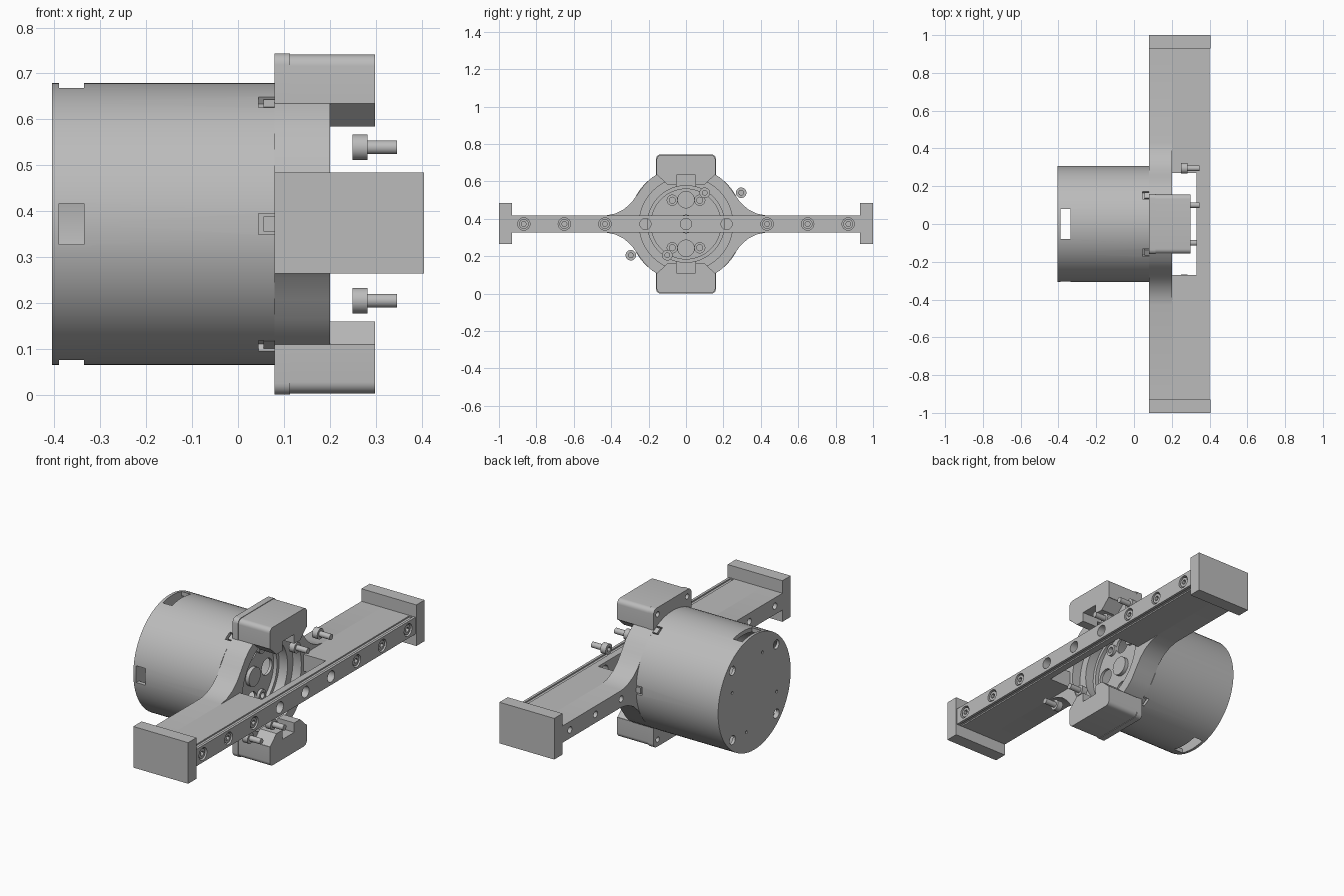
import bpy, bmesh
from math import sin, cos, pi, radians

cube = bpy.data.objects.get("Cube")
if cube:
    bpy.data.objects.remove(cube, do_unlink=True)

CZ = 0.372  # height of the drum axis

grey = bpy.data.materials.new("machined grey")
grey.use_nodes = True
COLOUR = (0.5, 0.5, 0.5, 1)
grey.diffuse_color = COLOUR
grey.node_tree.nodes["Principled BSDF"].inputs["Base Color"].default_value = COLOUR


def prism(name, pts, x0, x1):
    """Extrude a (y, height from axis) outline along x."""
    bm = bmesh.new()
    face = bm.faces.new([bm.verts.new((x0, y, CZ + z)) for y, z in pts])
    top = bmesh.ops.extrude_face_region(bm, geom=[face])["geom"]
    for v in top:
        if isinstance(v, bmesh.types.BMVert):
            v.co.x = x1
    bmesh.ops.recalc_face_normals(bm, faces=bm.faces)
    mesh = bpy.data.meshes.new(name)
    bm.to_mesh(mesh)
    bm.free()
    mesh.materials.append(grey)
    ob = bpy.data.objects.new(name, mesh)
    bpy.context.collection.objects.link(ob)
    return ob


def circle(r, y=0, z=0, n=24):
    return [(y + r * cos(2 * pi * i / n), z + r * sin(2 * pi * i / n)) for i in range(n)]


def rect(y0, y1, z0, z1):
    return [(y0, z0), (y1, z0), (y1, z1), (y0, z1)]


def box(name, x0, x1, y0, y1, z0, z1):
    return prism(name, rect(y0, y1, z0, z1), x0, x1)


def rod(name, x0, x1, r, y=0, z=0, n=24):
    return prism(name, circle(r, y, z, n), x0, x1)


def activate(ob):
    bpy.ops.object.select_all(action="DESELECT")
    ob.select_set(True)
    bpy.context.view_layer.objects.active = ob


def combine(ob, others, operation="DIFFERENCE"):
    """Cut or join the other solids one by one, then drop them."""
    activate(ob)
    for other in others:
        other.hide_render = True
        mod = ob.modifiers.new("combine", "BOOLEAN")
        mod.operation, mod.solver, mod.object = operation, "EXACT", other
        bpy.ops.object.modifier_apply(modifier=mod.name)
        bpy.data.objects.remove(other, do_unlink=True)


def smooth(ob):
    activate(ob)
    bpy.ops.object.shade_smooth_by_angle(angle=radians(30))


def at_angle(r, degrees):
    return r * cos(radians(degrees)), r * sin(radians(degrees))


# Hollow drum with windows, rear screw pockets and clip notches
drum = rod("drum_housing", -0.405, 0.08, 0.307, n=72)
cuts = [
    rod("cut", -0.39, 0.065, 0.285, n=72),
    box("cut", -0.39, -0.335, -0.08, 0.08, -0.5, 0.5),
    box("cut", -0.39, -0.335, -0.5, -0.2, -0.045, 0.045),
]
for k in range(4):
    y, z = at_angle(0.262, 45 + 90 * k)
    cuts.append(rod("cut", -0.42, -0.38, 0.024, y, z))
    y, z = at_angle(0.2, 20 + 90 * k)
    cuts.append(rod("cut", -0.42, -0.398, 0.008, y, z, 12))


def notch(name, a, x0, x1, r0, r1, half):
    d, t = at_angle(1, a), at_angle(half, a + 90)
    corners = ((r0, -1), (r1, -1), (r1, 1), (r0, 1))
    return prism(name, [(d[0] * r + t[0] * s, d[1] * r + t[1] * s) for r, s in corners], x0, x1)


for a in range(0, 360, 60):
    cuts.append(notch("cut", a, 0.045, 0.0795, 0.288, 0.33, 0.023))
    notch("drum_clip", a, 0.056, 0.085, 0.28, 0.304, 0.016)

# Bolt circle in the front face of the drum
for k in range(4):
    y, z = at_angle(0.13, 90 * k)
    cuts.append(rod("cut", 0.05, 0.1, 0.044, y, z))
for a in (60, 120, 240, 300):
    y, z = at_angle(0.147, a)
    cuts.append(rod("cut", 0.05, 0.1, 0.016, y, z))
    collar = rod("face_collar", 0.08, 0.095, 0.03, y, z)
    combine(collar, [rod("cut", 0.07, 0.1, 0.016, y, z)])
    smooth(collar)
combine(drum, cuts)
smooth(drum)
smooth(rod("centre_hub", 0.06, 0.1, 0.05))
ring = rod("face_ring", 0.08, 0.1, 0.206, n=64)
combine(ring, [rod("cut", 0.07, 0.12, 0.187, n=64)])
smooth(ring)

# Flared carrier plate, its outline mirrored from one quarter
quarter = [(0.93, 0.045), (0.43, 0.045), (0.38, 0.055), (0.33, 0.08), (0.29, 0.117),
           (0.255, 0.165), (0.225, 0.207), (0.195, 0.238), (0.16, 0.262)]
upper = quarter + [(-y, z) for y, z in reversed(quarter)]
plate = prism("carrier_plate", upper + [(-y, -z) for y, z in upper], 0.08, 0.2)
BOLTS = [0.2168 * i for i in range(-4, 5)]
cuts = [rod("cut", 0.05, 0.25, 0.205, n=64),
        rod("cut", 0.15, 0.25, 0.25, n=64),
        box("cut", 0.12, 0.25, -0.05, 0.05, -0.3, 0.3)]
cuts += [rod("cut", 0.05, 0.25, 0.017, y, n=16) for y in BOLTS if abs(y) > 0.3]
# keep the solid wings beyond the ring at full depth
combine(plate, cuts)
smooth(plate)

# Beam with central opening, edge grooves and counterbored bolt holes
beam = box("beam", 0.2, 0.4, -0.93, 0.93, -0.045, 0.045)
cuts = [box("cut", 0.15, 0.33, -0.27, 0.27, -0.1, 0.1)]
for s in (-1, 1):
    z0, z1 = sorted((s * 0.038, s * 0.06))
    cuts.append(box("cut", 0.366, 0.386, -0.925, 0.925, z0, z1))
for y in BOLTS:
    centre = abs(y) < 0.3
    cuts.append(rod("cut", 0.15, 0.45, 0.03 if centre else 0.017, y))
    if not centre:
        cuts.append(rod("cut", 0.37, 0.45, 0.033, y))
        head = rod("beam_bolt", 0.36, 0.395, 0.026, y)
        combine(head, [rod("cut", 0.38, 0.42, 0.014, y, n=6)])
        smooth(head)
combine(beam, cuts)
smooth(beam)

# End blocks, pads and loose screws
for s, side in ((-1, "right"), (1, "left")):
    y0, y1 = sorted((s * 0.93, s))
    box("end_block_" + side, 0.08, 0.405, y0, y1, -0.108, 0.112)


def pad_outline(half, top, s):
    corner = 0.025
    arc = [(half - corner + corner * cos(i * pi / 12), top - corner + corner * sin(i * pi / 12))
           for i in range(7)]
    pts = [(half, 0.262)] + arc
    return [(y, s * z) for y, z in pts + [(-y, z) for y, z in reversed(pts)]]


for s, side in ((1, "upper"), (-1, "lower")):
    pad = prism(side + "_pad", pad_outline(0.157, 0.369, s), 0.1, 0.298)
    flange = prism(side + "_pad_flange", pad_outline(0.16, 0.372, s), 0.08, 0.113)
    combine(flange, [rod("cut", 0.05, 0.1, 0.014, y, s * 0.335, 16) for y in (-0.125, 0.125)])
    for e in (-1, 1):
        leg = [(e * y, s * z) for y, z in ((0.05, 0.27), (0.05, 0.212), (0.1, 0.212), (0.155, 0.263))]
        prism(side + "_pad_leg", leg, 0.2, 0.298)
    smooth(pad)
    smooth(flange)
    for y in (0.1, 0.295):
        screw = rod("loose_screw", 0.25, 0.282, 0.028, s * y, s * 0.167)
        combine(screw, [rod("cut", 0.24, 0.265, 0.014, s * y, s * 0.167, 6)])
        combine(screw, [rod("shank", 0.275, 0.346, 0.015, s * y, s * 0.167)], "UNION")
        smooth(screw)
